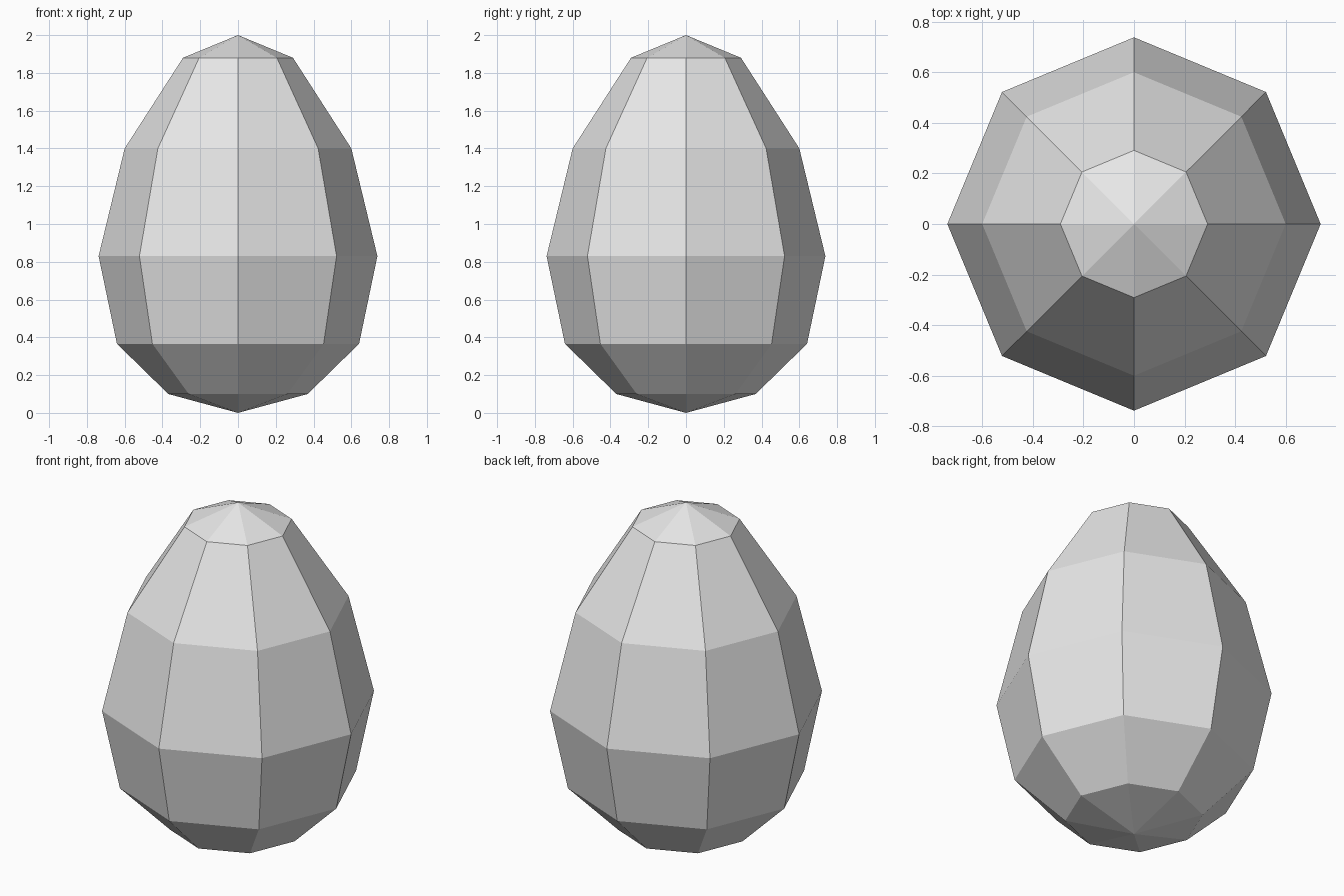
import bpy
import bmesh
from math import cos, sin, pi

default = bpy.data.objects.get("Cube")
if default:
    bpy.data.objects.remove(default, do_unlink=True)

SIDES = 8
BOTTOM, TOP = 0.0, 2.0
# Radius and height of each ring, from bottom to top
RINGS = [(0.369, 0.10), (0.641, 0.366), (0.738, 0.83), (0.60, 1.40), (0.291, 1.88)]

# Shell colour
shell = bpy.data.materials.new("shell_grey")
shell.use_nodes = True
colour = (0.8, 0.8, 0.8, 1)
shell.diffuse_color = colour
bsdf = next(n for n in shell.node_tree.nodes if n.type == 'BSDF_PRINCIPLED')
bsdf.inputs["Base Color"].default_value = colour

# Faceted egg body: rings joined by quads, closed with triangle fans
bm = bmesh.new()
rings = [[bm.verts.new((r * cos(2 * pi * i / SIDES), r * sin(2 * pi * i / SIDES), z))
          for i in range(SIDES)] for r, z in RINGS]
base = bm.verts.new((0, 0, BOTTOM))
tip = bm.verts.new((0, 0, TOP))
for i in range(SIDES):
    j = (i + 1) % SIDES
    for low, high in zip(rings, rings[1:]):
        bm.faces.new((low[i], low[j], high[j], high[i]))
    bm.faces.new((base, rings[0][j], rings[0][i]))
    bm.faces.new((tip, rings[-1][i], rings[-1][j]))
bmesh.ops.recalc_face_normals(bm, faces=bm.faces[:])

mesh = bpy.data.meshes.new("egg")
bm.to_mesh(mesh)
bm.free()
mesh.materials.append(shell)
egg = bpy.data.objects.new("egg", mesh)
bpy.context.collection.objects.link(egg)
